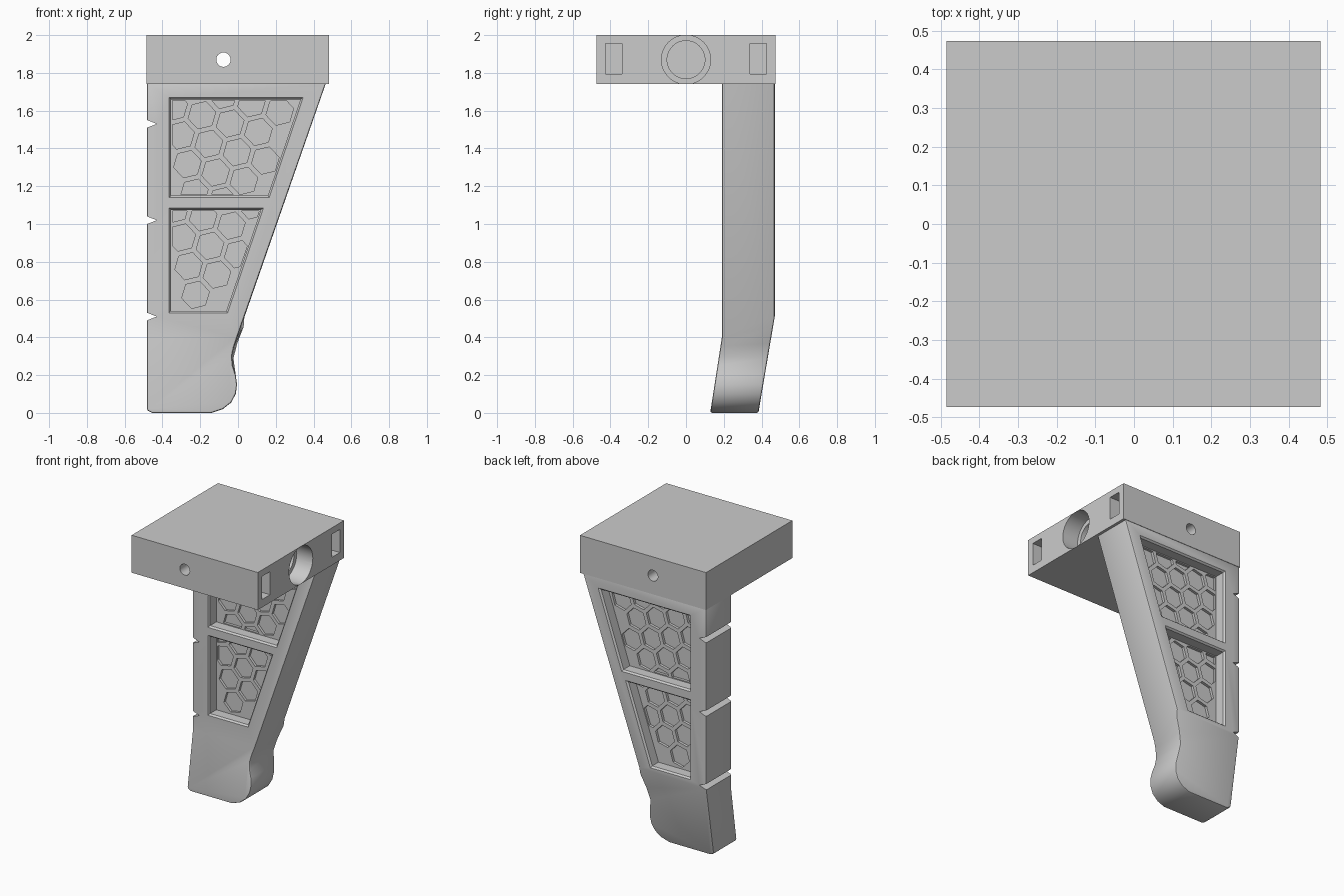
import bpy, bmesh, math
from mathutils import Vector

if "Cube" in bpy.data.objects:
    bpy.data.objects.remove(bpy.data.objects["Cube"])

grey = bpy.data.materials.new("plain grey")
grey.diffuse_color = (0.6, 0.6, 0.6, 1)
grey.use_nodes = True
grey.node_tree.nodes["Principled BSDF"].inputs["Base Color"].default_value = grey.diffuse_color


def loft(bm, a, b):
    """Closed solid between two matching outlines of 3D points."""
    va, vb = [bm.verts.new(p) for p in a], [bm.verts.new(p) for p in b]
    n = len(va)
    for i in range(n):
        j = (i + 1) % n
        bm.faces.new((va[i], va[j], vb[j], vb[i]))
    return va, vb


def prism(bm, pts, y0, y1):
    va, vb = loft(bm, [(x, y0, z) for x, z in pts], [(x, y1, z) for x, z in pts])
    bm.faces.new(va)
    bm.faces.new(vb)


def finish(bm, name):
    bmesh.ops.recalc_face_normals(bm, faces=bm.faces[:])
    me = bpy.data.meshes.new(name)
    bm.to_mesh(me)
    bm.free()
    me.materials.append(grey)
    ob = bpy.data.objects.new(name, me)
    bpy.context.collection.objects.link(ob)
    return ob


def apply(ob, mod):
    bpy.context.view_layer.objects.active = ob
    bpy.ops.object.modifier_apply(modifier=mod.name)


def cut(ob, cutter):
    mod = ob.modifiers.new("cut", 'BOOLEAN')
    mod.operation, mod.solver, mod.object = 'DIFFERENCE', 'EXACT', cutter
    apply(ob, mod)
    bpy.data.objects.remove(cutter)


def smooth(ob):
    bpy.ops.object.select_all(action='DESELECT')
    ob.select_set(True)
    bpy.context.view_layer.objects.active = ob
    bpy.ops.object.shade_smooth_by_angle(angle=math.radians(32))


def box(name, lo, hi):
    bm = bmesh.new()
    prism(bm, [(lo[0], lo[2]), (hi[0], lo[2]), (hi[0], hi[2]), (lo[0], hi[2])], lo[1], hi[1])
    return finish(bm, name)


def rod(name, r, axis, centre, lo, hi, n=48):
    bm = bmesh.new()
    ring = [(r * math.cos(2 * math.pi * i / n), r * math.sin(2 * math.pi * i / n)) for i in range(n)]
    place = (lambda t, u, v: (t, centre[0] + u, centre[1] + v)) if axis == 'x' else \
            (lambda t, u, v: (centre[0] + u, t, centre[1] + v))
    va, vb = loft(bm, [place(lo, *p) for p in ring], [place(hi, *p) for p in ring])
    bm.faces.new(va)
    bm.faces.new(vb)
    return finish(bm, name)


# Head block with stepped bore, two slots and a cross screw hole
head = box("head_block", (-0.485, -0.473, 1.74), (0.483, 0.473, 2.0))
cut(head, rod("bore", 0.10, 'x', (0, 1.87), -0.2, 0.6))
cut(head, rod("counterbore", 0.13, 'x', (0, 1.87), 0.36, 0.6))
for s in (-1, 1):
    cut(head, box("slot", (0.28, s * 0.383 - 0.044, 1.795), (0.6, s * 0.383 + 0.044, 1.955)))
cut(head, rod("screw_hole", 0.038, 'y', (-0.077, 1.87), -0.6, 0.6, 32))
smooth(head)

# Leg: straight tapered upper part, foot kinked forward
top = [(-0.483, 1.75), (0.467, 1.75)]
toe = [(-0.012, 0.20), (-0.005, 0.15), (-0.012, 0.10), (-0.036, 0.055), (-0.08, 0.02),
       (-0.14, 0), (-0.455, 0), (-0.483, 0.015)]
front = top + [(-0.005, 0.40), (-0.022, 0.35), (-0.033, 0.30), (-0.028, 0.25)] + toe + [(-0.483, 0.40)]
back = top + [(0.035, 0.51), (0.032, 0.46), (-0.003, 0.37), (-0.024, 0.29)] + toe + [(-0.483, 0.51)]


def front_y(z):
    return 0.19 - 0.155 * max(0, 0.40 - z)


def back_y(z):
    return 0.47 - 0.17 * max(0, 0.51 - z)


bm = bmesh.new()
rings = loft(bm, [(x, front_y(z), z) for x, z in front], [(x, back_y(z), z) for x, z in back])
for ring in rings:
    bm.faces.new([ring[0], ring[1], ring[2], ring[-1]])   # upper face
    bm.faces.new(ring[2:])                                # foot face
leg = finish(bm, "leg")
bev = leg.modifiers.new("round", 'BEVEL')
bev.width, bev.segments, bev.limit_method, bev.angle_limit = 0.01, 2, 'ANGLE', math.radians(45)
apply(leg, bev)

# Notches along the straight edge
bm = bmesh.new()
for z in (1.53, 1.02, 0.51):
    prism(bm, [(-0.52, z + 0.035), (-0.43, z), (-0.52, z - 0.035)], 0, 0.7)
cut(leg, finish(bm, "notches"))

# Recessed windows on both faces: left, right at top, right at bottom, top, bottom, hex origin
windows = [(-0.365, 0.345, 0.165, 1.67, 1.14, (-0.005, 1.38), 0.03),
           (-0.365, 0.135, -0.055, 1.085, 0.53, (-0.148, 0.884), 0.0)]


def outline(w, inset=0):
    l, rt, rb, t, b = w[:5]
    i = inset
    return [(l + i, b + i), (rb - 0.7 * i, b + i), (rt - 1.4 * i, t - i), (l + i, t - i)]


bm = bmesh.new()
for w in windows:
    for mouth, lip, floor in ((0.10, 0.19, 0.27), (0.56, 0.47, 0.39)):
        depth = lip + (floor - lip) * 0.15
        rows = [(outline(w), mouth), (outline(w), lip), (outline(w, 0.01), depth), (outline(w, 0.01), floor)]
        prev = None
        for pts, y in rows:                               # chamfered rim, straight walls
            vs = [bm.verts.new((x, y, z)) for x, z in pts]
            if prev:
                for i in range(4):
                    bm.faces.new((prev[i], prev[i - 3], vs[i - 3], vs[i]))
            else:
                bm.faces.new(vs)
            prev = vs
        bm.faces.new(prev)
cut(leg, finish(bm, "windows"))


def clip(poly, frame):
    """Trim a polygon to a convex counter-clockwise frame."""
    for k in range(len(frame)):
        a, b = Vector(frame[k - 1]), Vector(frame[k])
        n = Vector((a.y - b.y, b.x - a.x))
        out = []
        for i in range(len(poly)):
            p, q = Vector(poly[i - 1]), Vector(poly[i])
            dp, dq = n.dot(p - a), n.dot(q - a)
            if dp * dq < 0:
                out.append(p.lerp(q, dp / (dp - dq)))
            if dq >= 0:
                out.append(q)
        poly = out
    return poly


# Honeycomb pockets in the window floors
pitch, tilt = 0.156, math.radians(-16.5)
step = [Vector((math.cos(t), math.sin(t))) * pitch for t in (tilt, tilt - math.pi / 3)]
bm = bmesh.new()
for w in windows:
    l, rt, rb, t, b, origin, slack = w
    frame = outline(w, 0.017)
    for i in range(-6, 7):
        for j in range(-6, 7):
            c = Vector(origin) + step[0] * i + step[1] * j
            edge = rb + (rt - rb) * (c.y - b) / (t - b)
            if not (l < c.x < edge - 0.045 and b - slack < c.y < t + 0.04):
                continue
            hexa = [c + 0.075 * Vector((math.cos(a), math.sin(a)))
                    for a in (math.radians(13.5 + 60 * k) for k in range(6))]
            hexa = clip(hexa, frame)
            if len(hexa) > 2:
                prism(bm, hexa, 0.23, 0.288)
                prism(bm, hexa, 0.372, 0.43)
cut(leg, finish(bm, "honeycomb"))
smooth(leg)
